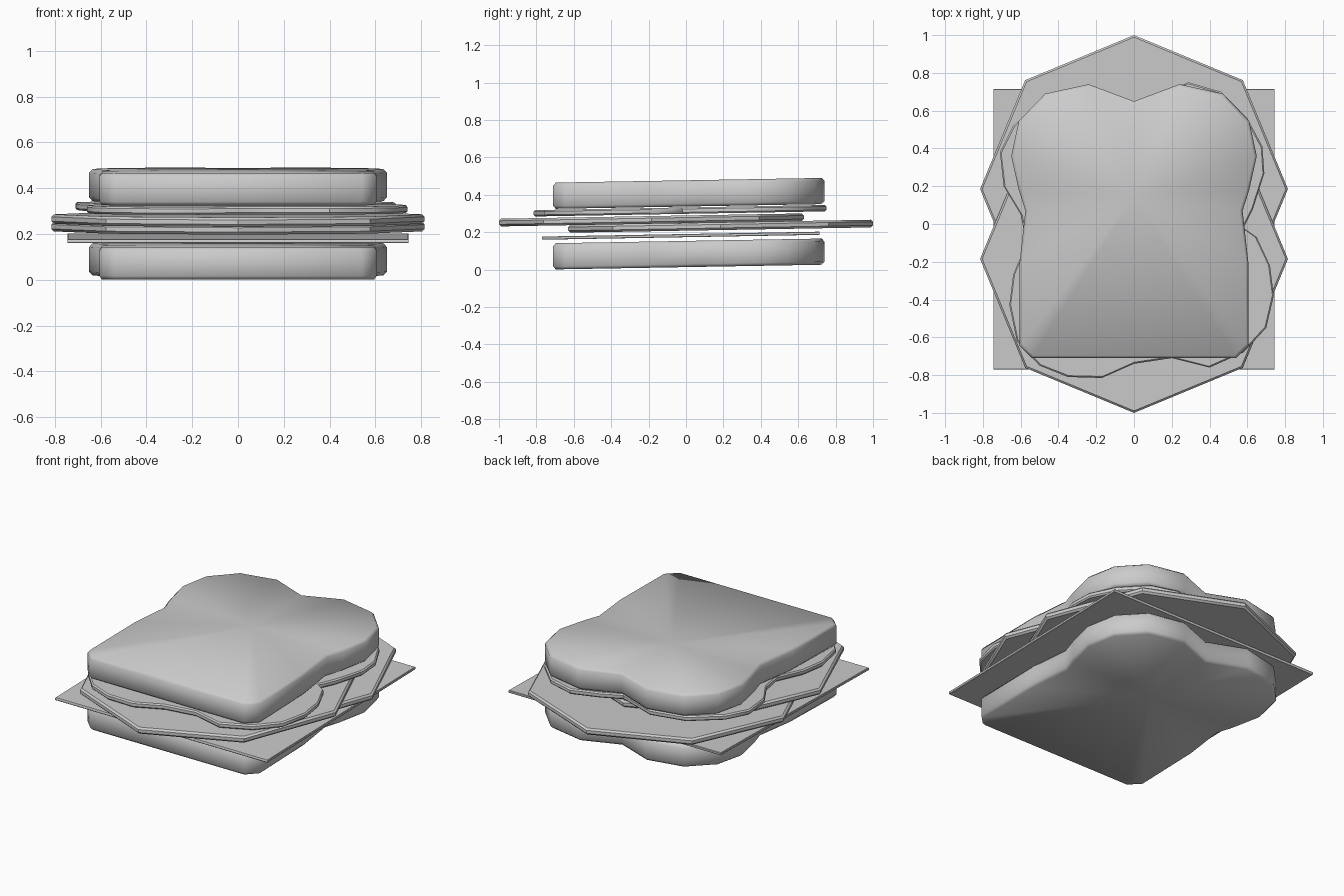
import bpy, bmesh, math

if "Cube" in bpy.data.objects:
    bpy.data.objects.remove(bpy.data.objects["Cube"])

TILT = 0.0175  # whole stack leans up slightly towards the back


def slab(name, outline, z, thick, bevel, fan=False, angle=35):
    """Flat slice from a counter-clockwise outline, with softened rims and a slight lean."""
    n = len(outline)
    cx = sum(p[0] for p in outline) / n
    cy = sum(p[1] for p in outline) / n

    def ring(bm, height, inset):
        verts = []
        for x, y in outline:
            d = math.hypot(x - cx, y - cy)
            k = (d - inset) / d
            px, py = cx + (x - cx) * k, cy + (y - cy) * k
            verts.append(bm.verts.new((px, py, height + TILT * py)))
        return verts

    bm = bmesh.new()
    rings = [ring(bm, z, bevel), ring(bm, z + bevel, 0),
             ring(bm, z + thick - bevel, 0), ring(bm, z + thick, bevel)]
    for a, b in zip(rings, rings[1:]):
        for i in range(n):
            j = (i + 1) % n
            bm.faces.new((a[i], a[j], b[j], b[i]))
    for loop, h in ((rings[0][::-1], z), (rings[3], z + thick)):
        if fan:
            c = bm.verts.new((cx, cy, h + TILT * cy))
            for i in range(n):
                bm.faces.new((loop[i], loop[(i + 1) % n], c))
        else:
            bm.faces.new(loop)
    bmesh.ops.recalc_face_normals(bm, faces=bm.faces)
    mesh = bpy.data.meshes.new(name)
    bm.to_mesh(mesh)
    bm.free()
    obj = bpy.data.objects.new(name, mesh)
    bpy.context.collection.objects.link(obj)
    bpy.context.view_layer.objects.active = obj
    bpy.ops.object.select_all(action='DESELECT')
    obj.select_set(True)
    if fan:
        bpy.ops.object.shade_smooth()
    else:
        bpy.ops.object.shade_smooth_by_angle(angle=math.radians(angle))
    return obj


# Bread slices: mirrored half profile
half = [(0.54, -0.71), (0.605, -0.645), (0.605, -0.2), (0.575, 0.07), (0.61, 0.18),
        (0.65, 0.36), (0.61, 0.545), (0.47, 0.69), (0.24, 0.74)]
bread = half + [(0, 0.65)] + [(-x, y) for x, y in reversed(half)]
slab("bottom_bread", bread, 0.013, 0.14, 0.016, fan=True)
slab("top_bread", bread, 0.337, 0.14, 0.016, fan=True)

# Cheese square
slab("cheese_slice", [(-0.745, -0.77), (0.745, -0.77), (0.745, 0.715), (-0.745, 0.715)],
     0.173, 0.017, 0.003)

# Two overlapping octagonal ham slices
for name, y0, z in (("back_ham_slice", 0.185, 0.208), ("front_ham_slice", -0.185, 0.248)):
    octagon = [(0.815 * math.sin(-i * math.pi / 4), y0 + 0.815 * math.cos(i * math.pi / 4))
               for i in range(8)]
    slab(name, octagon, z, 0.041, 0.011)

# Lobed lettuce leaf
leaf = [(0.58, -0.02), (0.65, -0.07), (0.72, -0.22), (0.74, -0.38), (0.70, -0.55), (0.58, -0.68),
        (0.40, -0.76), (0.20, -0.71), (0.00, -0.74), (-0.17, -0.815), (-0.35, -0.81),
        (-0.50, -0.75), (-0.62, -0.62), (-0.66, -0.43), (-0.64, -0.27), (-0.57, -0.10),
        (-0.60, 0.05), (-0.69, 0.20), (-0.71, 0.38), (-0.64, 0.52), (-0.47, 0.67),
        (-0.25, 0.72), (0.00, 0.63), (0.12, 0.69), (0.29, 0.75), (0.46, 0.70),
        (0.60, 0.56), (0.68, 0.41), (0.69, 0.27), (0.63, 0.08)]
slab("lettuce_leaf", leaf[::-1], 0.298, 0.034, 0.008)
